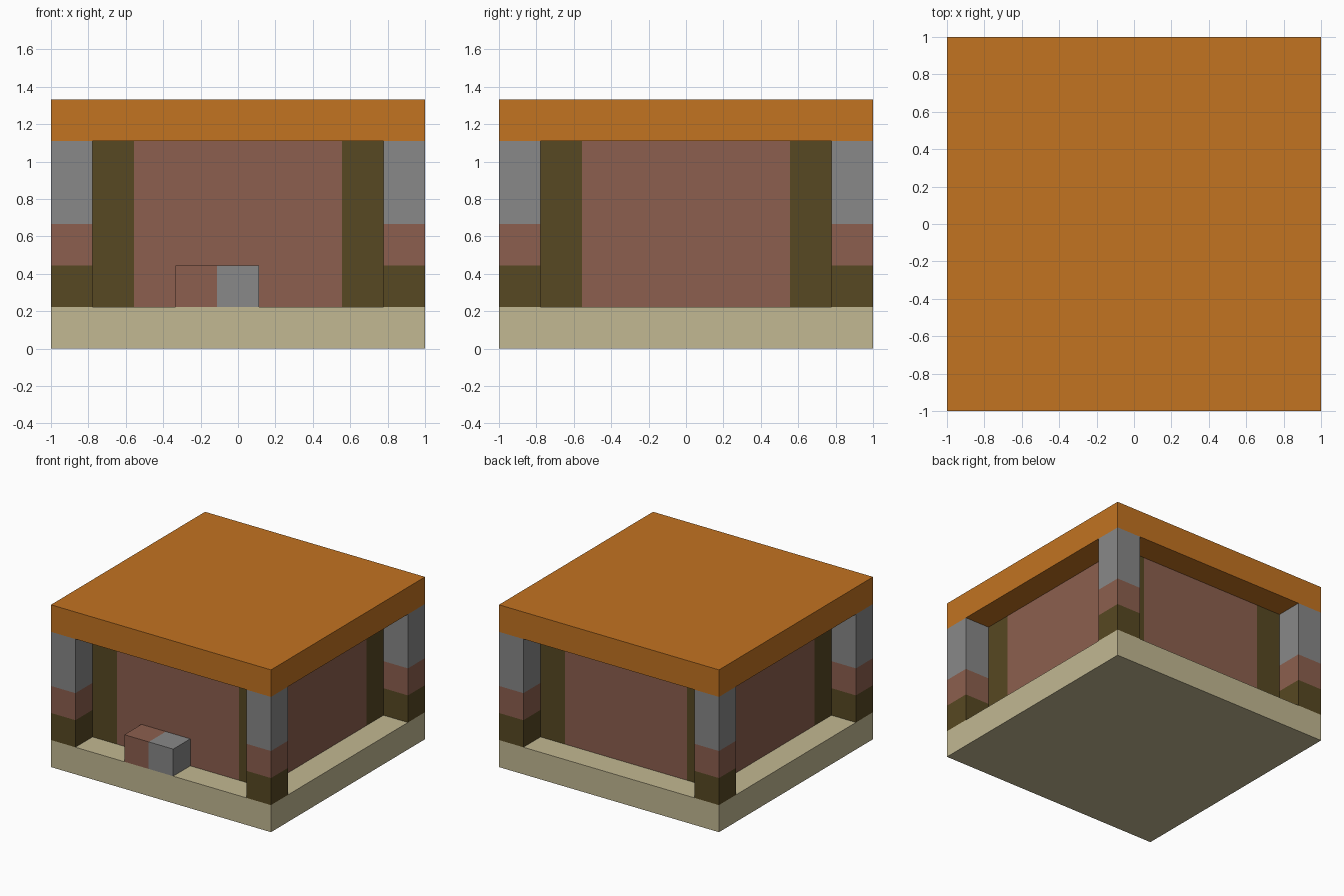
import bpy, bmesh
from mathutils import Vector

cube = bpy.data.objects.get("Cube")
if cube:
    bpy.data.objects.remove(cube, do_unlink=True)

U = 2 / 9  # one block of the building grid


def srgb(r, g, b):
    def lin(c):
        c /= 255
        return c / 12.92 if c <= 0.04045 else ((c + 0.055) / 1.055) ** 2.4
    return (lin(r), lin(g), lin(b), 1)


def material(name, *rgb):
    m = bpy.data.materials.new(name)
    m.use_nodes = True
    m.diffuse_color = srgb(*rgb)
    m.node_tree.nodes["Principled BSDF"].inputs["Base Color"].default_value = m.diffuse_color
    return m


sand = material("sandstone", 194, 184, 146)
orange = material("orange_roof", 194, 115, 33)
timber = material("dark_timber", 87, 72, 34)
clay = material("clay_brown", 140, 95, 78)
stone = material("grey_stone", 136, 136, 136)


def block(name, low, high, mats, cuts=(), rule=None):
    """Box between two grid corners, sliced at (axis, position) cuts; rule picks a material per face centre."""
    low, high = Vector(low), Vector(high)
    bm = bmesh.new()
    bmesh.ops.create_cube(bm, size=1)
    for v in bm.verts:
        v.co = (low + high) / 2 + Vector(a * b for a, b in zip(v.co, high - low))
    for axis, pos in cuts:
        normal = Vector((0, 0, 0))
        normal[axis] = 1
        bmesh.ops.bisect_plane(bm, geom=bm.verts[:] + bm.edges[:] + bm.faces[:],
                               plane_co=normal * pos, plane_no=normal)
    for f in bm.faces:
        f.material_index = rule(f.calc_center_median()) if rule else 0
    bmesh.ops.scale(bm, vec=(U, U, U), verts=bm.verts)
    mesh = bpy.data.meshes.new(name)
    bm.to_mesh(mesh)
    bm.free()
    for m in mats:
        mesh.materials.append(m)
    obj = bpy.data.objects.new(name, mesh)
    bpy.context.collection.objects.link(obj)
    return obj


# Floor and roof slabs
block("floor_slab", (-4.5, -4.5, 0), (4.5, 4.5, 1), [sand])
block("roof_slab", (-4.5, -4.5, 5), (4.5, 4.5, 6), [orange])

# Recessed walls with timber corner posts
block("walls", (-3.5, -3.5, 1), (3.5, 3.5, 5), [clay, timber],
      [(axis, side * 2.5) for axis in (0, 1) for side in (-1, 1)],
      lambda c: int(min(abs(c.x), abs(c.y)) > 2.5))

# Outer corner pillars, banded by height
for x, side in ((-4, "right"), (4, "left")):
    for y, end in ((-4, "front"), (4, "back")):
        block(f"{end}_{side}_pillar", (x - .5, y - .5, 1), (x + .5, y + .5, 5),
              [timber, clay, stone], [(2, 2), (2, 3)],
              lambda c: 0 if c.z < 2 else 1 if c.z < 3 else 2)

# Two-tone bench on the front ledge
block("front_bench", (-1.5, -4.5, 1), (.5, -3.5, 2), [clay, stone],
      [(0, -.5)], lambda c: int(c.x > -.5))
